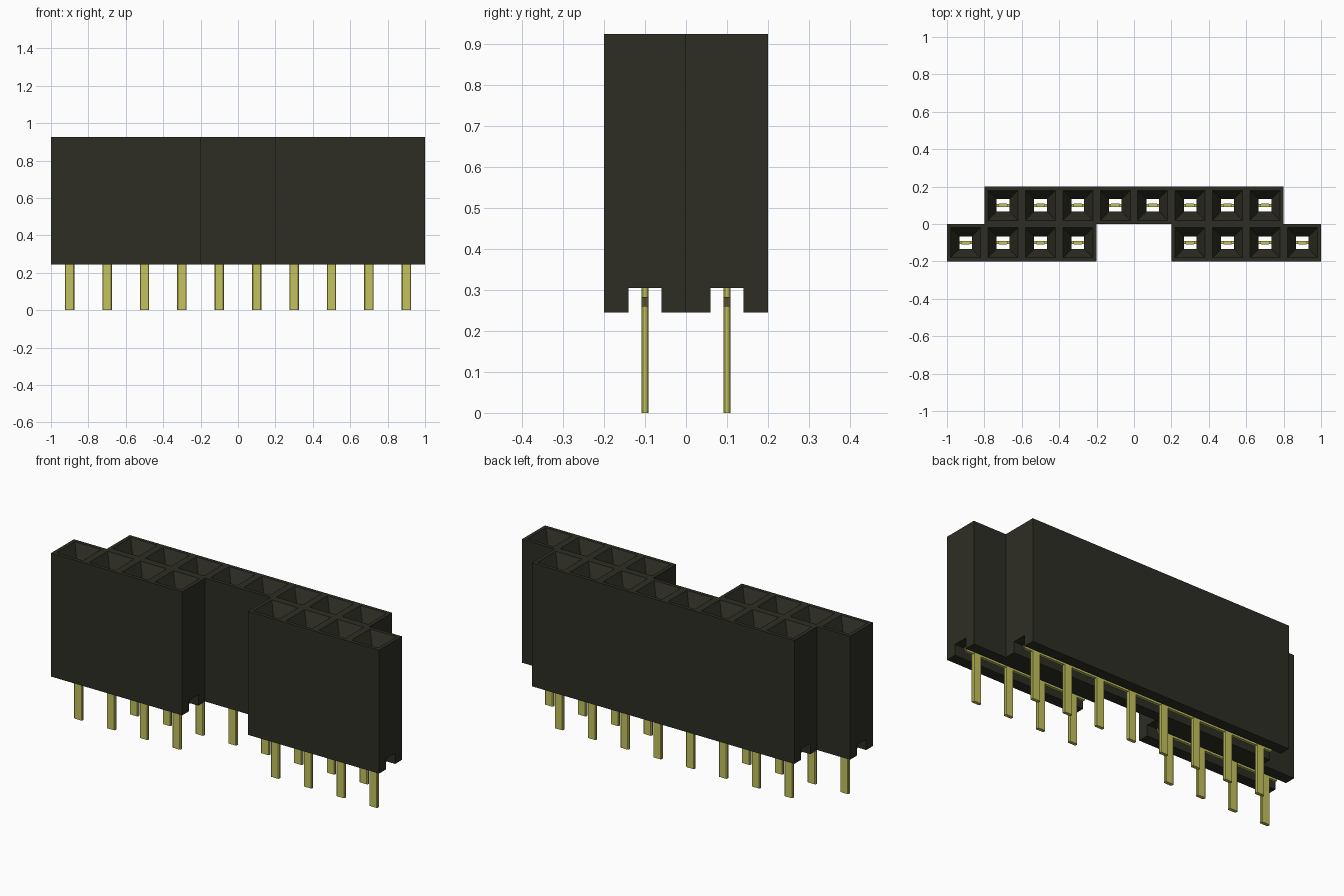
import bpy, bmesh

cube = bpy.data.objects.get("Cube")
if cube:
    bpy.data.objects.remove(cube, do_unlink=True)


def material(name, rgb, rough):
    m = bpy.data.materials.new(name)
    m.use_nodes = True
    m.diffuse_color = (*rgb, 1)
    bsdf = m.node_tree.nodes["Principled BSDF"]
    bsdf.inputs["Base Color"].default_value = (*rgb, 1)
    bsdf.inputs["Roughness"].default_value = rough
    return m


BLACK = material("black plastic", (0.027, 0.027, 0.018), 0.6)
GOLD = material("gold metal", (0.54, 0.54, 0.11), 0.4)
BRONZE = material("dark cut metal", (0.09, 0.075, 0.025), 0.5)

PITCH = 0.2
TOP, BOTTOM, CEILING = 0.925, 0.245, 0.305   # housing heights and channel roof
MOUTH, HOLE, CHANNEL = 0.08, 0.034, 0.04     # half widths
FUNNEL = 0.09                                # funnel depth


def finish(bm, name, mats):
    bmesh.ops.remove_doubles(bm, verts=bm.verts, dist=1e-5)
    bmesh.ops.recalc_face_normals(bm, faces=bm.faces)
    mesh = bpy.data.meshes.new(name)
    bm.to_mesh(mesh)
    bm.free()
    for m in mats:
        mesh.materials.append(m)
    ob = bpy.data.objects.new(name, mesh)
    bpy.context.collection.objects.link(ob)
    return ob


def face(bm, pts):
    return bm.faces.new([bm.verts.new(p) for p in pts])


def ring(x, y, hx, hy, z):
    return [(x - hx, y - hy, z), (x + hx, y - hy, z),
            (x + hx, y + hy, z), (x - hx, y + hy, z)]


def housing(name, xs, y):
    """Row of sockets: funnels, through holes and an open channel below."""
    bm = bmesh.new()
    h = PITCH / 2
    for x in xs:
        # nested rings from the top rim down through the hole
        rings = [ring(x, y, h, h, TOP),
                 ring(x, y, MOUTH, MOUTH, TOP),
                 ring(x, y, HOLE, HOLE, TOP - FUNNEL),
                 ring(x, y, HOLE, HOLE, CEILING),
                 ring(x, y, h, CHANNEL, CEILING)]
        for a, b in zip(rings, rings[1:]):
            for i in range(4):
                j = (i + 1) % 4
                face(bm, [a[i], a[j], b[j], b[i]])
        # channel wall, bottom rail and outer wall on both sides
        for s in (-1, 1):
            line = [(s * CHANNEL, CEILING), (s * CHANNEL, BOTTOM),
                    (s * h, BOTTOM), (s * h, TOP)]
            for (y0, z0), (y1, z1) in zip(line, line[1:]):
                face(bm, [(x - h, y + y0, z0), (x + h, y + y0, z0),
                          (x + h, y + y1, z1), (x - h, y + y1, z1)])
    # notched end walls
    outline = [(-h, TOP), (-h, BOTTOM), (-CHANNEL, BOTTOM), (-CHANNEL, CEILING),
               (CHANNEL, CEILING), (CHANNEL, BOTTOM), (h, BOTTOM), (h, TOP)]
    for x in (xs[0] - h, xs[-1] + h):
        face(bm, [(x, y + py, pz) for py, pz in outline])
    return finish(bm, name, [BLACK])


def box(bm, x0, x1, y0, y1, z0, z1):
    geo = bmesh.ops.create_cube(bm, size=1)
    for v in geo["verts"]:
        v.co = ((x0 + x1) / 2 + v.co.x * (x1 - x0),
                (y0 + y1) / 2 + v.co.y * (y1 - y0),
                (z0 + z1) / 2 + v.co.z * (z1 - z0))


def pin(name, x, y):
    """Flat blade with slightly eased long edges."""
    bm = bmesh.new()
    box(bm, x - 0.025, x + 0.025, y - 0.009, y + 0.009, 0, CEILING + 0.005)
    edges = [e for e in bm.edges
             if abs(e.verts[0].co.z - e.verts[1].co.z) > 0.1]
    bmesh.ops.bevel(bm, geom=edges, offset=0.004, segments=1, affect='EDGES')
    return finish(bm, name, [GOLD])


def carrier(name, xs, y):
    """Thin strip in the channel joining the pins, with dark cut ends."""
    bm = bmesh.new()
    box(bm, xs[0] - 0.07, xs[-1] + 0.07, y - 0.008, y + 0.008, 0.26, 0.283)
    bm.normal_update()
    for f in bm.faces:
        f.material_index = 1 if abs(f.normal.x) > 0.9 else 0
    return finish(bm, name, [GOLD, BRONZE])


# three socket runs: two in the front row, one long one behind
runs = [("front_right", [-0.9 + PITCH * i for i in range(4)], -0.1),
        ("front_left", [0.3 + PITCH * i for i in range(4)], -0.1),
        ("back", [-0.7 + PITCH * i for i in range(8)], 0.1)]
for label, xs, y in runs:
    housing(label + "_housing", xs, y)
    carrier(label + "_contact_strip", xs, y)
    for n, x in enumerate(xs, 1):
        pin(f"{label}_pin_{n}", x, y)
